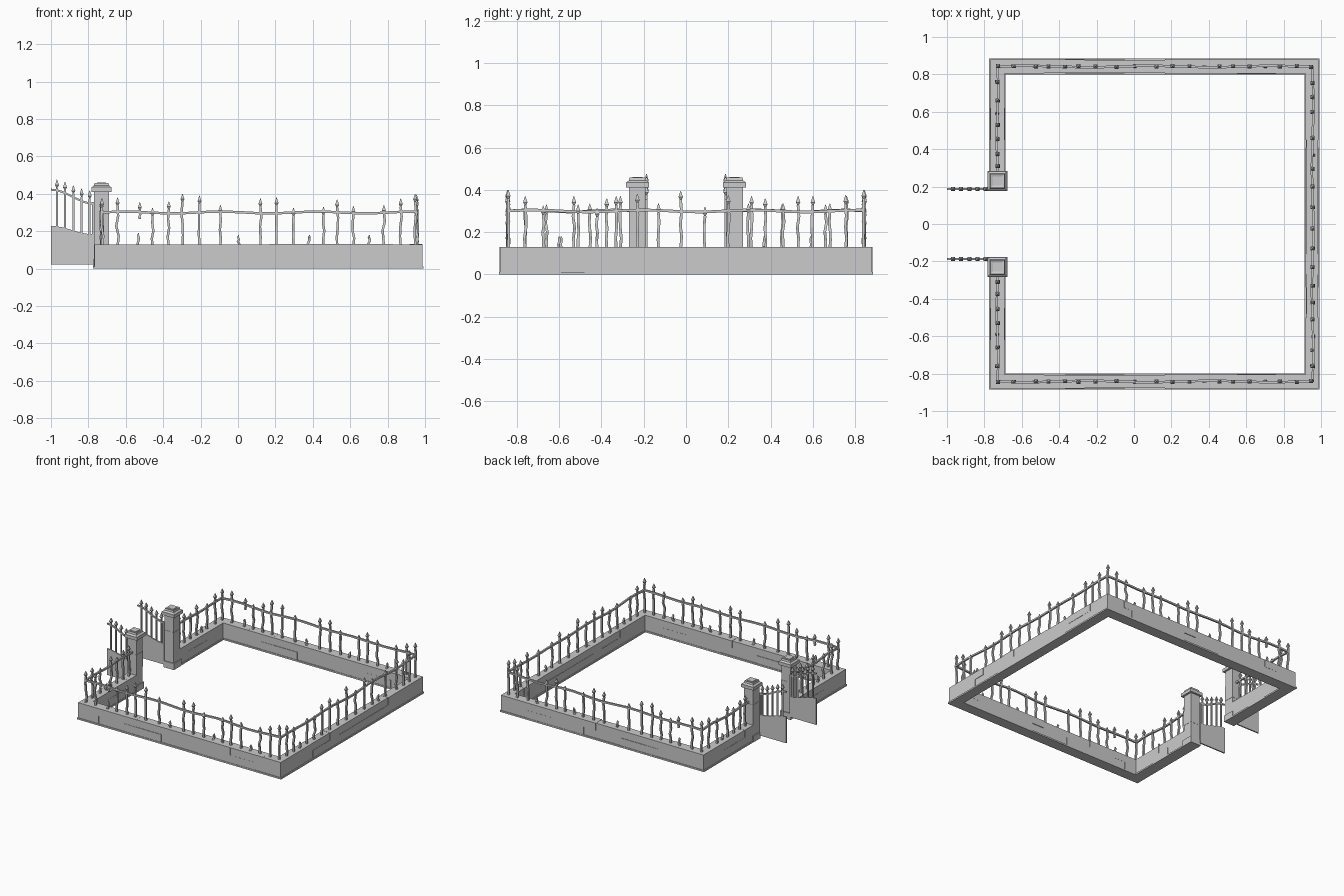
import bpy, bmesh, math, random
from mathutils import Vector, Matrix

if "Cube" in bpy.data.objects:
    bpy.data.objects.remove(bpy.data.objects["Cube"])

rng = random.Random(4)
WALL_TOP = 0.13


def finish(bm, name, mirror=False):
    bmesh.ops.recalc_face_normals(bm, faces=bm.faces)
    me = bpy.data.meshes.new(name)
    bm.to_mesh(me)
    bm.free()
    ob = bpy.data.objects.new(name, me)
    bpy.context.collection.objects.link(ob)
    if mirror:  # reflect to the other side of the y = 0 plane
        m = ob.modifiers.new("mirror", 'MIRROR')
        m.use_axis = (False, True, False)
        m.use_mirror_merge = False
    return ob


def box(bm, x0, x1, y0, y1, z0, z1):
    mat = Matrix.Translation(((x0 + x1) / 2, (y0 + y1) / 2, (z0 + z1) / 2)) @ \
        Matrix.Diagonal((x1 - x0, y1 - y0, z1 - z0, 1))
    bmesh.ops.create_cube(bm, size=1, matrix=mat)


def tube(bm, pts, u, v):
    """Square tube through points (position, half width), spanned by u and v."""
    rings = []
    for p, r in pts:
        rings.append([bm.verts.new(Vector(p) + u * (r * a) + v * (r * b))
                      for a, b in ((-1, -1), (1, -1), (1, 1), (-1, 1))])
    for a, b in zip(rings, rings[1:]):
        for i in range(4):
            j = (i + 1) % 4
            bm.faces.new((a[i], a[j], b[j], b[i]))
    bm.faces.new(rings[0][::-1])
    bm.faces.new(rings[-1])


X, Y, Z = Vector((1, 0, 0)), Vector((0, 1, 0)), Vector((0, 0, 1))


def bar(bm, x, y, z0, top, r=0.0065, wob=0.007, tip=True):
    """Bent iron bar with a four-sided spear head."""
    neck = top - (0.045 if tip else 0.012)
    n = 5
    pts = []
    for i in range(n):
        k = wob if 0 < i < n - 1 else 0
        pts.append(((x + rng.uniform(-k, k), y + rng.uniform(-k, k) * 0.6,
                     z0 + (neck - z0) * i / (n - 1)), r))
    if tip:
        pts += [((x, y, neck + 0.004), r * 0.7), ((x, y, neck + 0.016), 0.0105),
                ((x, y, top), 0.0012)]
    else:
        pts.append(((x + 0.004, y, top), 0.002))
    tube(bm, pts, X, Y)


def rail(bm, a, b, r=0.0065, n=18):
    a, b = Vector(a), Vector(b)
    d = (b - a).normalized()
    side = d.cross(Z)
    pts = []
    for i in range(n + 1):
        p = a.lerp(b, i / n)
        p += Z * 0.005 * math.sin(i * 1.15) + side * 0.004 * math.sin(i * 0.9)
        pts.append((p, r))
    tube(bm, pts, side, Z)


def courses(bm, axis, lo, hi, c0, c1, splits_low, splits_high):
    """Two courses of stones, each slightly proud of or behind its neighbour."""
    for splits, z0, z1 in ((splits_low, 0.008, 0.072), (splits_high, 0.072, WALL_TOP)):
        ends = [lo] + splits + [hi]
        for i, (s, e) in enumerate(zip(ends, ends[1:])):
            edge = i in (0, len(ends) - 2)
            o = 0.0 if edge else rng.choice((-0.003, -0.001, 0.001, 0.002))
            top = z1 if z1 < 0.1 else z1 + o * 0.4
            if axis == 'x':
                box(bm, s, e, c0 - o, c1 + o, z0, top)
            else:
                box(bm, c0 - o, c1 + o, s, e, z0, top)


# Long stone wall with plinth, front and back
bm = bmesh.new()
courses(bm, 'x', -0.768, 0.986, -0.88, -0.805,
        [-0.59, -0.37, -0.05, 0.27, 0.60, 0.76], [-0.48, -0.265, -0.15, -0.055, 0.165, 0.55, 0.83])
box(bm, -0.775, 0.992, -0.885, -0.80, 0, 0.012)
finish(bm, "long_wall", True)

# Right stone wall
bm = bmesh.new()
courses(bm, 'y', -0.805, 0.805, 0.918, 0.986,
        [-0.59, -0.48, -0.34, 0.05, 0.41, 0.61], [-0.5, -0.27, -0.16, 0.2, 0.45, 0.69])
box(bm, 0.912, 0.992, -0.80, 0.80, 0, 0.012)
finish(bm, "right_wall")

# Short stone walls beside the gate
bm = bmesh.new()
courses(bm, 'y', -0.805, -0.26, -0.768, -0.692, [-0.62, -0.45], [-0.55, -0.37])
box(bm, -0.775, -0.686, -0.80, -0.26, 0, 0.012)
finish(bm, "gate_side_wall", True)

# Gate pillars: base, stacked shaft stones, stepped cap
bm = bmesh.new()
for h, z0, z1 in ((0.046, 0, 0.05), (0.039, 0.05, 0.17), (0.0405, 0.17, 0.29),
                  (0.039, 0.29, 0.41), (0.054, 0.41, 0.435)):
    box(bm, -0.73 - h, -0.73 + h, -0.23 - h, -0.23 + h, z0, z1)
c = (-0.73, -0.23)
tube(bm, [((*c, 0.435), 0.052), ((*c, 0.445), 0.040), ((*c, 0.459), 0.037),
          ((*c, 0.455), 0.025), ((*c, 0.461), 0.023)], X, Y)
finish(bm, "gate_pillar", True)

# Long fence: (x, top); low tops are snapped bars
bm = bmesh.new()
for x, top in ((-0.727, .375), (-0.644, .38), (-0.457, .325), (-0.37, .36), (-0.297, .40),
               (-0.206, .39), (-0.094, .34), (0, .18), (0.12, .375), (0.206, .38),
               (0.297, .325), (0.38, .18), (0.457, .33), (0.53, .37), (0.617, .335),
               (0.70, .18), (0.78, .34), (0.87, .375), (0.947, .40)):
    bar(bm, x, -0.842 + rng.uniform(-.003, .003), WALL_TOP - .01, top, tip=top > 0.2)
bar(bm, -0.535, -0.842, WALL_TOP - .01, 0.19, tip=False)
bar(bm, -0.525, -0.842, 0.265, 0.355, wob=0.003)
rail(bm, (-0.735, -0.842, 0.30), (0.958, -0.842, 0.30))
finish(bm, "long_fence", True)

# Right fence
bm = bmesh.new()
for y, top in ((-0.76, .37), (-0.675, .325), (-0.6, .18), (-0.51, .33), (-0.42, .315),
               (-0.33, .37), (-0.23, .38), (-0.13, .335), (-0.025, .395), (0.09, .32),
               (0.2, .375), (0.295, .335), (0.37, .18), (0.46, .335), (0.6, .37),
               (0.68, .335), (0.755, .375)):
    bar(bm, 0.955, y, WALL_TOP - .01, top, tip=top > 0.2)
rail(bm, (0.955, -0.845, 0.30), (0.955, 0.845, 0.30))
finish(bm, "right_fence")

# Fence beside the gate
bm = bmesh.new()
for y, top in ((-0.76, .37), (-0.66, .33), (-0.59, .18), (-0.53, .37), (-0.455, .335),
               (-0.375, .36), (-0.31, .37)):
    bar(bm, -0.73, y, WALL_TOP - .01, top, tip=top > 0.2)
rail(bm, (-0.73, -0.845, 0.30), (-0.73, -0.255, 0.30), n=8)
finish(bm, "gate_side_fence", True)

# Open gate leaf: curved plate, spear bars and curved rail
GY = -0.187


def drop(x):
    return 0.5 - 0.5 * math.cos(math.pi * (x + 1.0) / 0.23)


bm = bmesh.new()
xs = [-1.0 + 0.23 * i / 8 for i in range(9)]
outline = [bm.verts.new((x, GY - 0.005, 0.228 - 0.045 * drop(x))) for x in xs]
outline += [bm.verts.new((-0.77, GY - 0.005, 0.022)), bm.verts.new((-1.0, GY - 0.005, 0.022))]
plate = bm.faces.new(outline)
ext = bmesh.ops.extrude_face_region(bm, geom=[plate], use_keep_orig=True)
bmesh.ops.translate(bm, vec=(0, 0.01, 0),
                    verts=[g for g in ext['geom'] if isinstance(g, bmesh.types.BMVert)])
finish(bm, "gate_plate", True)

bm = bmesh.new()
for x in (-0.968, -0.925, -0.88, -0.836, -0.793):
    bar(bm, x, GY, 0.17, 0.478 - 0.062 * drop(x), r=0.005, wob=0)
tube(bm, [((x, GY, 0.422 - 0.075 * drop(x)), 0.0055) for x in xs], Y, Z)
tube(bm, [((-0.775, GY, 0.03), 0.0055), ((-0.775, GY, 0.355), 0.0055)], X, Y)
finish(bm, "gate_bars", True)
